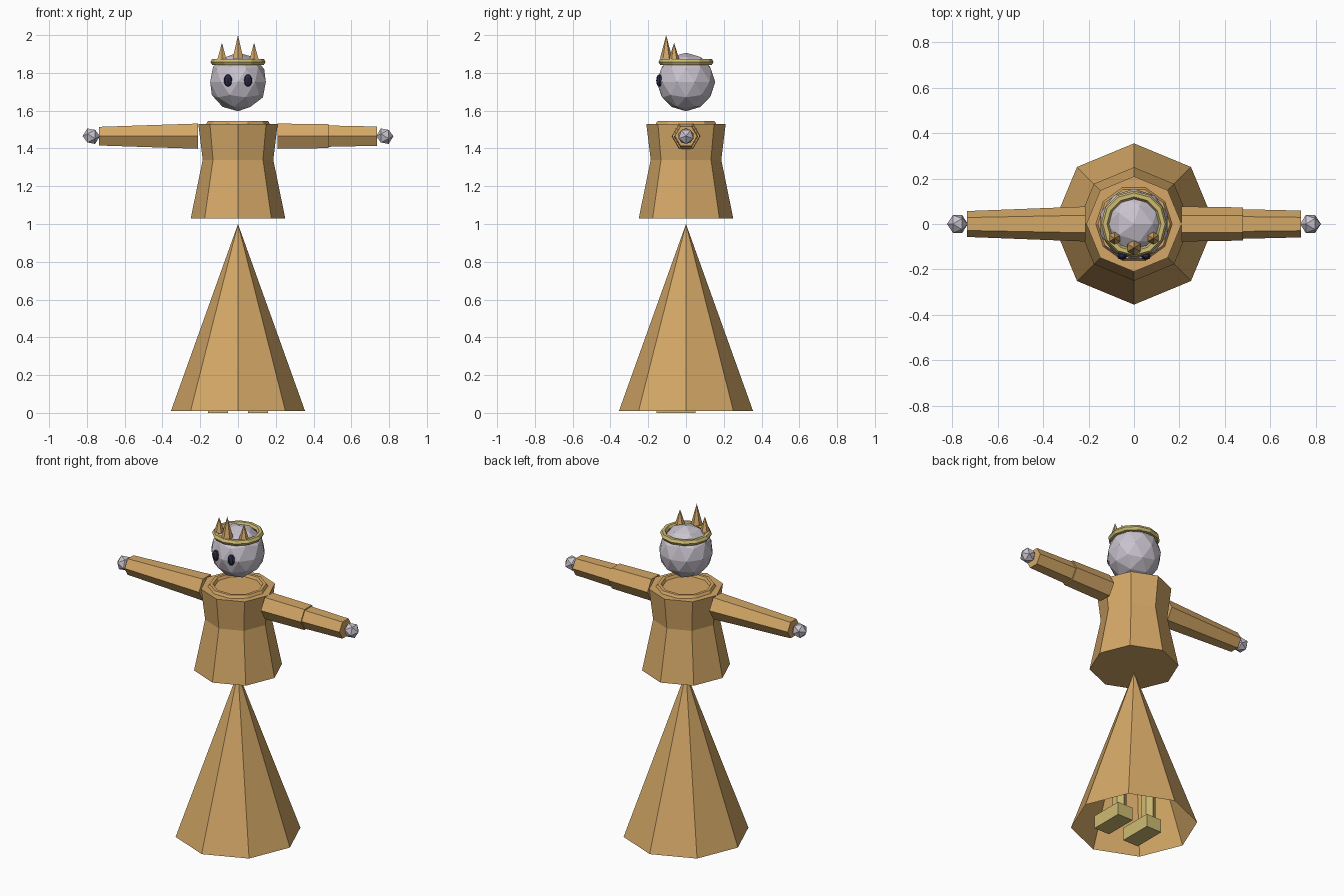
import bpy, bmesh, math
from mathutils import Matrix

if "Cube" in bpy.data.objects:
    bpy.data.objects.remove(bpy.data.objects["Cube"])


def material(name, rgb):
    m = bpy.data.materials.new(name)
    m.diffuse_color = (*rgb, 1)
    m.use_nodes = True
    m.node_tree.nodes["Principled BSDF"].inputs["Base Color"].default_value = m.diffuse_color
    return m


TAN = material("tan cloth", (0.66, 0.39, 0.135))
GOLD = material("pale gold", (0.62, 0.50, 0.17))
SKIN = material("lavender grey", (0.58, 0.54, 0.61))
NAVY = material("dark navy", (0.025, 0.025, 0.07))


def finish(bm, name, mat, matrix=Matrix()):
    """Turn a bmesh into a flat shaded object."""
    bm.transform(matrix)
    bmesh.ops.recalc_face_normals(bm, faces=bm.faces)
    mesh = bpy.data.meshes.new(name)
    bm.to_mesh(mesh)
    bm.free()
    mesh.materials.append(mat)
    obj = bpy.data.objects.new(name, mesh)
    bpy.context.collection.objects.link(obj)
    return obj


def lathe(name, mat, profile, sides, matrix=Matrix(), caps=True):
    """Stack of polygon rings given as (radius, height)."""
    bm = bmesh.new()
    rings = []
    for r, z in profile:
        if r == 0:
            rings.append([bm.verts.new((0, 0, z))] * sides)
            continue
        angles = [math.pi / 2 + 2 * math.pi * i / sides for i in range(sides)]
        rings.append([bm.verts.new((r * math.cos(a), r * math.sin(a), z)) for a in angles])
    for low, high in zip(rings, rings[1:]):
        for i in range(sides):
            j = (i + 1) % sides
            quad = dict.fromkeys((low[i], low[j], high[j], high[i]))
            bm.faces.new(list(quad))
    if caps:
        for ring, (r, z) in ((rings[0], profile[0]), (rings[-1], profile[-1])):
            if r > 0:
                bm.faces.new(ring)
    return finish(bm, name, mat, matrix)


def ball(name, mat, radius, level, matrix):
    bm = bmesh.new()
    bmesh.ops.create_icosphere(bm, subdivisions=level, radius=radius)
    return finish(bm, name, mat, matrix)


def ring(name, mat, z, major, minor, segments, sides):
    bpy.ops.mesh.primitive_torus_add(location=(0, 0, z), major_radius=major, minor_radius=minor,
                                     major_segments=segments, minor_segments=sides)
    obj = bpy.context.object
    obj.name = name
    obj.data.materials.append(mat)
    for p in obj.data.polygons:
        p.use_smooth = False


move = Matrix.Translation

# Skirt (open underneath), torso and collar
lathe("skirt", TAN, [(0.355, 0.01), (0, 1.0)], 8, caps=False)
lathe("torso", TAN, [(0.25, 1.03), (0.187, 1.34), (0.21, 1.53)], 8)
ring("collar", TAN, 1.53, 0.15, 0.018, 10, 6)

# Arms: one tapered sleeve, one two-part sleeve
ARM_Z = 1.465


def sideways(s):
    return move((0, 0, ARM_Z)) @ Matrix.Rotation(s * math.pi / 2, 4, 'Y')


lathe("long_sleeve", TAN, [(0.077, 0.213), (0.057, 0.735)], 6, sideways(-1))
lathe("upper_sleeve", TAN, [(0.077, 0.21), (0.073, 0.48)], 6, sideways(1))
lathe("lower_sleeve", TAN, [(0.065, 0.48), (0.059, 0.735)], 6, sideways(1))

# Parts that repeat on both sides
for s, side in ((-1, "left"), (1, "right")):
    ball("hand_" + side, SKIN, 0.046, 1, sideways(s) @ move((0, 0, 0.777)))
    bm = bmesh.new()
    bmesh.ops.create_uvsphere(bm, u_segments=8, v_segments=6, radius=1)
    finish(bm, "eye_" + side, NAVY,
           move((s * 0.053, -0.141, 1.76)) @ Matrix.Diagonal((0.022, 0.017, 0.033, 1)))
    lathe("crown_side_spike_" + side, TAN, [(0.028, 1.87), (0, 1.96)], 6,
          move((s * 0.085, -0.063, 0)))
    lathe("leg_" + side, GOLD, [(0.04, 0.07), (0.04, 0.45)], 6, move((s * 0.105, 0, 0)))
    bm = bmesh.new()
    bmesh.ops.create_cube(bm, size=1)
    finish(bm, "foot_" + side, GOLD,
           move((s * 0.105, -0.053, 0.04)) @ Matrix.Diagonal((0.105, 0.205, 0.08, 1)))

# Head and crown
ball("head", SKIN, 0.155, 2, move((0, 0, 1.752)))
ring("crown_band", GOLD, 1.858, 0.128, 0.018, 12, 6)
lathe("crown_front_spike", TAN, [(0.033, 1.875), (0, 2.0)], 6, move((0, -0.105, 0)))
